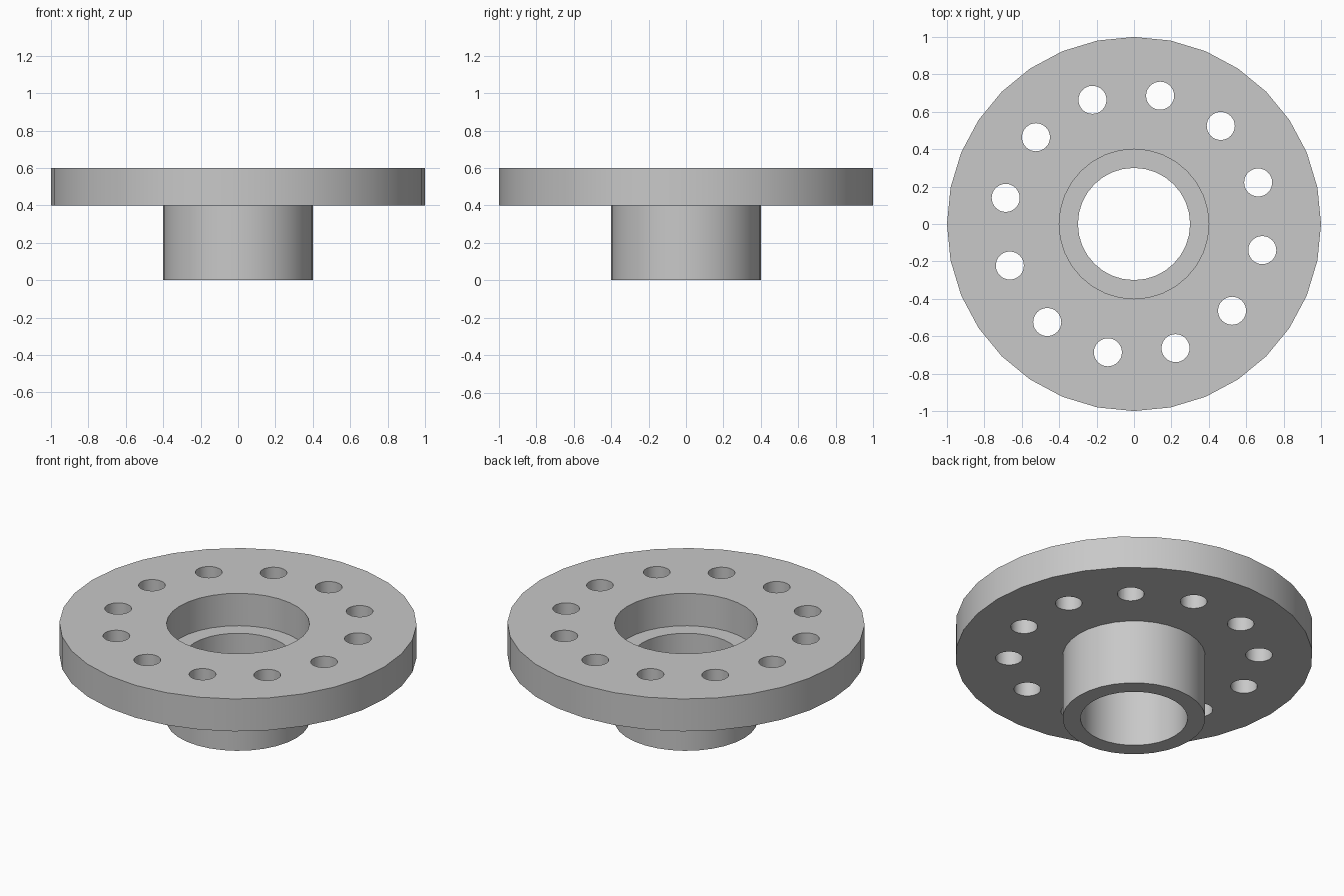
import bpy
import bmesh
from math import cos, sin, radians, pi
from mathutils import Matrix

cube = bpy.data.objects.get("Cube")
if cube:
    bpy.data.objects.remove(cube, do_unlink=True)

steel = bpy.data.materials.new("grey_metal")
steel.use_nodes = True
steel.diffuse_color = (0.58, 0.58, 0.58, 1)
steel.node_tree.nodes["Principled BSDF"].inputs["Base Color"].default_value = (0.58, 0.58, 0.58, 1)


def add_object(name, bm):
    bmesh.ops.recalc_face_normals(bm, faces=bm.faces[:])
    mesh = bpy.data.meshes.new(name)
    bm.to_mesh(mesh)
    bm.free()
    mesh.materials.append(steel)
    obj = bpy.data.objects.new(name, mesh)
    bpy.context.collection.objects.link(obj)
    return obj


def ring(name, inner, outer, bottom, top, sides=32):
    """Lathe a rectangular section into a closed ring."""
    bm = bmesh.new()
    section = [(inner, bottom), (outer, bottom), (outer, top), (inner, top)]
    loops = []
    for i in range(sides):
        a = 2 * pi * i / sides
        loops.append([bm.verts.new((r * cos(a), r * sin(a), z)) for r, z in section])
    for i, here in enumerate(loops):
        there = loops[(i + 1) % sides]
        for j in range(4):
            k = (j + 1) % 4
            bm.faces.new((here[j], there[j], there[k], here[k]))
    return add_object(name, bm)


# Main parts: the wide bolt flange and the narrower hub tube below it
flange = ring("flange", 0.4, 1.0, 0.4, 0.6)
hub = ring("hub", 0.3, 0.4, 0.0, 0.4)

# Bolt circle cutters
bm = bmesh.new()
for i in range(12):
    a = radians(18.5 + 30 * i)
    bmesh.ops.create_cone(
        bm, cap_ends=True, segments=32, radius1=0.075, radius2=0.075, depth=0.4,
        matrix=Matrix.Translation((0.7 * cos(a), 0.7 * sin(a), 0.5)))
cutter = add_object("bolt_hole_cutter", bm)
cutter.hide_render = True

# Cut the bolt holes and keep the finished mesh
cut = flange.modifiers.new("bolt_holes", "BOOLEAN")
cut.operation = "DIFFERENCE"
cut.solver = "EXACT"
cut.object = cutter
graph = bpy.context.evaluated_depsgraph_get()
drilled = bpy.data.meshes.new_from_object(flange.evaluated_get(graph))
flange.modifiers.clear()
flange.data = drilled
bpy.data.objects.remove(cutter, do_unlink=True)

# Smooth round walls with crisp rims
bpy.ops.object.select_all(action="DESELECT")
for obj in (flange, hub):
    obj.select_set(True)
bpy.context.view_layer.objects.active = flange
bpy.ops.object.shade_smooth_by_angle(angle=radians(30))
